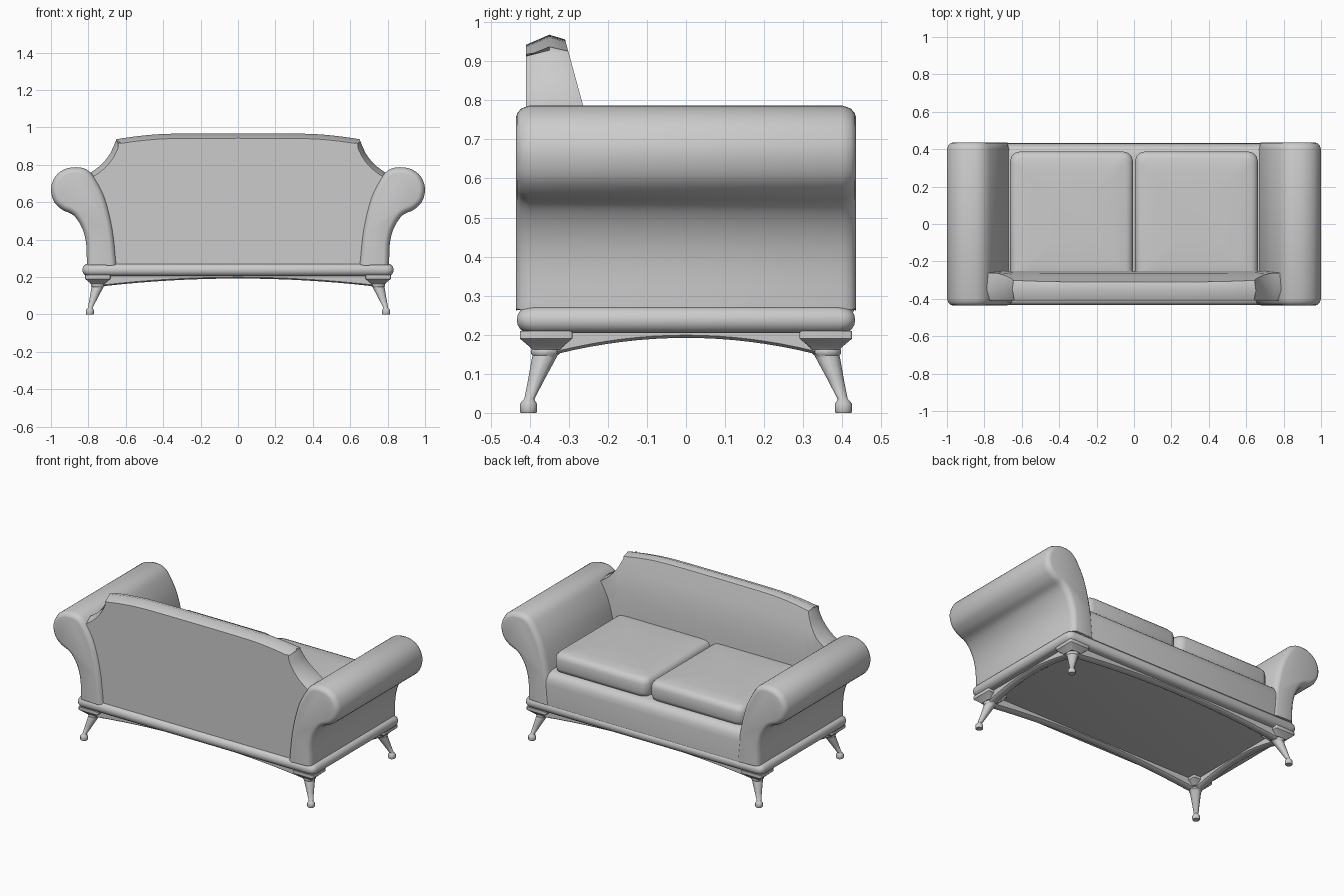
import bpy, bmesh, math
from mathutils import Vector

if "Cube" in bpy.data.objects:
    bpy.data.objects.remove(bpy.data.objects["Cube"], do_unlink=True)

GREY = (0.6, 0.6, 0.6, 1)
grey = bpy.data.materials.new("plain_grey")
grey.use_nodes = True
grey.diffuse_color = GREY
grey.node_tree.nodes["Principled BSDF"].inputs["Base Color"].default_value = GREY


def loft(name, rings, angle=35):
    """Skin a list of closed rings and cap both ends."""
    bm = bmesh.new()
    loops = [[bm.verts.new(p) for p in ring] for ring in rings]
    n = len(loops[0])
    for a, b in zip(loops, loops[1:]):
        for i in range(n):
            j = (i + 1) % n
            bm.faces.new((a[i], a[j], b[j], b[i]))
    bm.faces.new(loops[0])
    bm.faces.new(loops[-1])
    bmesh.ops.recalc_face_normals(bm, faces=bm.faces)
    mesh = bpy.data.meshes.new(name)
    bm.to_mesh(mesh)
    bm.free()
    mesh.materials.append(grey)
    obj = bpy.data.objects.new(name, mesh)
    bpy.context.collection.objects.link(obj)
    bpy.ops.object.select_all(action='DESELECT')
    obj.select_set(True)
    bpy.context.view_layer.objects.active = obj
    bpy.ops.object.shade_smooth_by_angle(angle=math.radians(angle))


def rounded(cx, cy, hx, hy, r, z, k=4):
    """Horizontal rounded rectangle."""
    pts = []
    for q, (sx, sy) in enumerate(((1, 1), (-1, 1), (-1, -1), (1, -1))):
        for i in range(k):
            a = math.pi / 2 * (q + i / (k - 1) * 0.98 + 0.01)
            pts.append((cx + sx * (hx - r) + r * math.cos(a),
                        cy + sy * (hy - r) + r * math.sin(a), z))
    return pts


def spline(points, steps=4):
    """Smooth curve through 2D points."""
    p = [Vector(q) for q in points]
    p = [2 * p[0] - p[1]] + p + [2 * p[-1] - p[-2]]
    out = []
    for i in range(1, len(p) - 2):
        for s in range(steps):
            t = s / steps
            a, b, c, d = p[i - 1:i + 3]
            out.append(0.5 * (2 * b + (c - a) * t + (2 * a - 5 * b + 4 * c - d) * t**2
                              + (3 * b - a - 3 * c + d) * t**3))
    return out + [p[-2]]


def inset(pts, d):
    """Move an open counter-clockwise 2D path inward."""
    out = []
    for i, p in enumerate(pts):
        t = (pts[min(i + 1, len(pts) - 1)] - pts[max(i - 1, 0)]).normalized()
        out.append(p + d * Vector((-t.y, t.x)))
    return out


# Base slab with rounded rim
rings = []
for i in range(9):
    a = math.pi * (i / 8 - 0.5)
    e = 0.028 * (1 - math.cos(a))
    rings.append(rounded(0, 0, 0.832 - e, 0.433 - e, 0.035, 0.238 + 0.033 * math.sin(a)))
loft("base_slab", rings, 50)

# Seat body under the cushions, rounded along its top edge
loft("seat_body", [rounded(0, 0.06, 0.74 - e, 0.37 - e, 0.02, z) for z, e in
                   ((0.26, 0), (0.39, 0), (0.42, 0.004), (0.443, 0.014),
                    (0.456, 0.03), (0.462, 0.05))], 60)

# Two seat cushions, tucked into the backrest
layers = ((0.455, 0.02), (0.465, 0.006), (0.485, 0), (0.54, 0), (0.558, 0.005),
          (0.571, 0.016), (0.578, 0.035), (0.583, 0.1), (0.586, 0.22))
for side, sx in (("left", 1), ("right", -1)):
    loft(side + "_seat_cushion",
         [rounded(sx * 0.334, 0.035, 0.328 - e, 0.352 - e, max(0.01, 0.05 - e / 4), z)
          for z, e in layers], 60)

# Scrolled arms, extruded front to back with rounded ends
roll = spline([(0.808, 0.265), (0.812, 0.38), (0.835, 0.465), (0.88, 0.53), (0.94, 0.56),
               (0.985, 0.605), (1.0, 0.675), (0.975, 0.74), (0.925, 0.777), (0.865, 0.787),
               (0.81, 0.775), (0.765, 0.73), (0.709, 0.62), (0.668, 0.45), (0.648, 0.265)])
ends = ((0.435, 0.03), (0.432, 0.02), (0.422, 0.008), (0.4, 0))
stations = [(-y, d) for y, d in ends] + [(y, d) for y, d in reversed(ends)]
for side, sx in (("left", 1), ("right", -1)):
    loft(side + "_arm", [[(sx * p.x, y, p.y) for p in inset(roll, d)] for y, d in stations], 40)

# Backrest: arched top, scooped shoulders, chamfered crest, leaning seat side
scoop = spline([(0.80, 0.75), (0.735, 0.797), (0.69, 0.85), (0.665, 0.9), (0.65, 0.937)])
arch = spline([(0.65, 0.937), (0.52, 0.955), (0.36, 0.966), (0, 0.968)])
half = scoop + arch[1:]
outline = half + [Vector((-p.x, p.y)) for p in reversed(half[:-1])]


def lean(z):
    if z > 0.785:
        return -0.263 - 0.045 * (z - 0.785) / 0.165
    return -0.25 - 0.013 * max(0, z - 0.57) / 0.215


sections = []
for p, b, f in zip(outline, inset(outline, 0.026), inset(outline, 0.012)):
    section = [(b.x, -0.41, 0.265), (b.x, -0.41, b.y), (p.x, -0.35, p.y)]
    for t in (1, 0.75, 0.5, 0.25, 0):
        z = 0.57 + (f.y - 0.57) * t
        section.append((f.x, lean(z), z))
    section.append((f.x, -0.25, 0.265))
    sections.append(section)
loft("backrest", sections, 45)


# Arched rails between the legs
def rail(name, length, place):
    rings = []
    for i in range(17):
        t = i / 8 - 1
        z = 0.192 - 0.041 * t * t
        rings.append([place(t * length, w, h) for w, h in
                      ((-0.025, 0.215), (0.025, 0.215), (0.025, z + 0.007),
                       (0.015, z), (-0.015, z), (-0.025, z + 0.007))])
    loft(name, rings, 50)


for sign, front, side in ((-1, "front", "right"), (1, "back", "left")):
    rail(front + "_rail", 0.72, lambda s, w, h: (s, sign * 0.365 + w, h))
    rail(side + "_rail", 0.33, lambda s, w, h: (sign * 0.755 + w, s, h))

# Legs: stepped square block, collar, splayed taper and foot
block = ((0.21, 0.067), (0.19, 0.067), (0.184, 0.06), (0.169, 0.042), (0.162, 0.036))
leg = ((0.166, 0.033), (0.161, 0.037), (0.152, 0.037), (0.147, 0.032), (0.14, 0.031),
       (0.085, 0.021), (0.036, 0.013), (0.03, 0.017), (0.023, 0.022), (0.004, 0.022), (0, 0.02))
for fy, sy in (("front", -1), ("back", 1)):
    for side, sx in (("left", 1), ("right", -1)):
        loft(f"{fy}_{side}_leg_block",
             [rounded(sx * 0.75, sy * 0.358, h, h, 0.006, z) for z, h in block], 30)
        rings = []
        for z, r in leg:
            s = min(1, max(0, (0.15 - z) / 0.12))
            rings.append(rounded(sx * (0.75 + 0.042 * s), sy * (0.36 + 0.043 * s),
                                 r, r, r * 0.98, z))
        loft(f"{fy}_{side}_leg", rings, 40)
